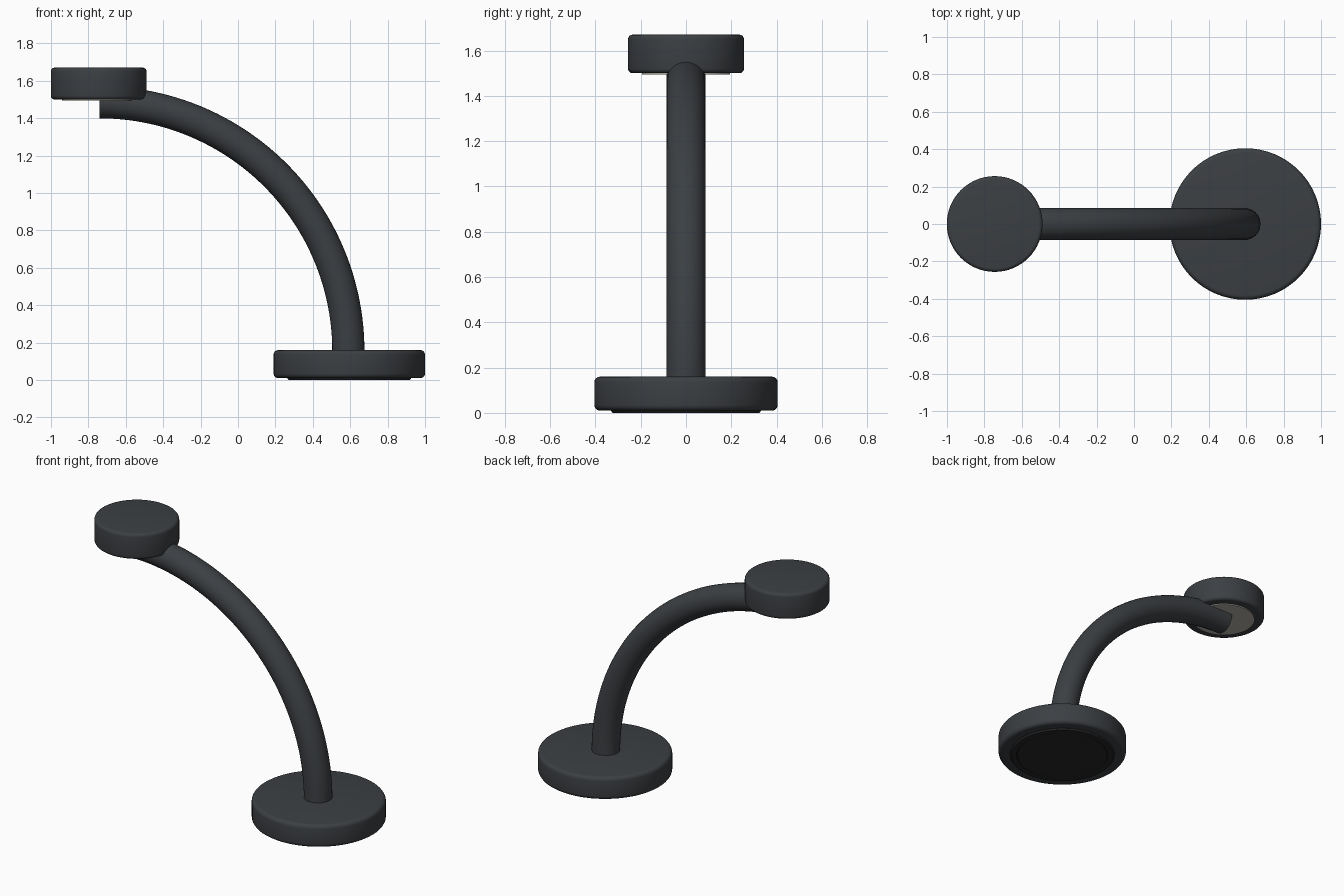
import bpy, bmesh, math
from mathutils import Vector, Matrix

if "Cube" in bpy.data.objects:
    bpy.data.objects.remove(bpy.data.objects["Cube"])


def material(name, rgb):
    m = bpy.data.materials.new(name)
    m.diffuse_color = (*rgb, 1)
    m.use_nodes = True
    m.node_tree.nodes["Principled BSDF"].inputs["Base Color"].default_value = m.diffuse_color
    return m


DARK = material("dark_metal", (0.045, 0.05, 0.056))
RUBBER = material("rubber", (0.022, 0.022, 0.023))
GLOW = material("diffuser", (0.45, 0.43, 0.38))


def finish(name, bm, mat):
    bmesh.ops.recalc_face_normals(bm, faces=bm.faces)
    mesh = bpy.data.meshes.new(name)
    bm.to_mesh(mesh)
    bm.free()
    ob = bpy.data.objects.new(name, mesh)
    bpy.context.collection.objects.link(ob)
    mesh.materials.append(mat)
    bpy.context.view_layer.objects.active = ob
    ob.select_set(True)
    bpy.ops.object.shade_smooth_by_angle(angle=math.radians(35))
    ob.select_set(False)
    return ob


def disc(name, x, z0, z1, radius, bevel, mat):
    """Upright round puck with rounded rims."""
    bm = bmesh.new()
    bmesh.ops.create_cone(bm, cap_ends=True, segments=64, radius1=radius, radius2=radius,
                          depth=z1 - z0, matrix=Matrix.Translation((x, 0, (z0 + z1) / 2)))
    if bevel:
        rims = [e for e in bm.edges if abs(e.verts[0].co.z - e.verts[1].co.z) < 1e-5]
        bmesh.ops.bevel(bm, geom=rims, offset=bevel, segments=4, profile=0.5, affect='EDGES')
    return finish(name, bm, mat)


BASE_X, HEAD_X = 0.595, -0.745

# Weighted base with a rubber foot
disc("base", BASE_X, 0.01, 0.16, 0.405, 0.025, DARK)
disc("foot_pad", BASE_X, 0.002, 0.03, 0.285, 0, RUBBER)

# Raised rim around the foot pad
bm = bmesh.new()
profile = [bm.verts.new((BASE_X + r, 0, z)) for r, z in
           ((0.285, 0.015), (0.29, 0.0), (0.325, 0.0), (0.335, 0.015))]
edges = [bm.edges.new(p) for p in zip(profile, profile[1:])]
bmesh.ops.spin(bm, geom=profile + edges, cent=(BASE_X, 0, 0), axis=(0, 0, 1),
               angle=math.tau, steps=64)
bmesh.ops.remove_doubles(bm, verts=bm.verts, dist=1e-4)
finish("foot_rim", bm, RUBBER)

# Quarter-circle arm: a round section swept from the base to the head
bm = bmesh.new()
pivot = Vector((-0.74, 0, 0.155))
start = Matrix.Translation((0.59, 0, 0.155))
ring = bmesh.ops.create_circle(bm, segments=32, radius=0.086, matrix=start)["verts"]
edges = list({e for v in ring for e in v.link_edges})
bmesh.ops.spin(bm, geom=ring + edges, cent=pivot, axis=(0, -1, 0),
               angle=math.pi / 2, steps=48)
bmesh.ops.holes_fill(bm, edges=[e for e in bm.edges if e.is_boundary], sides=0)
finish("arm", bm, DARK)

# Lamp head and its light diffuser
disc("lamp_head", HEAD_X, 1.5, 1.67, 0.256, 0.02, DARK)
disc("diffuser", HEAD_X, 1.493, 1.53, 0.195, 0, GLOW)
